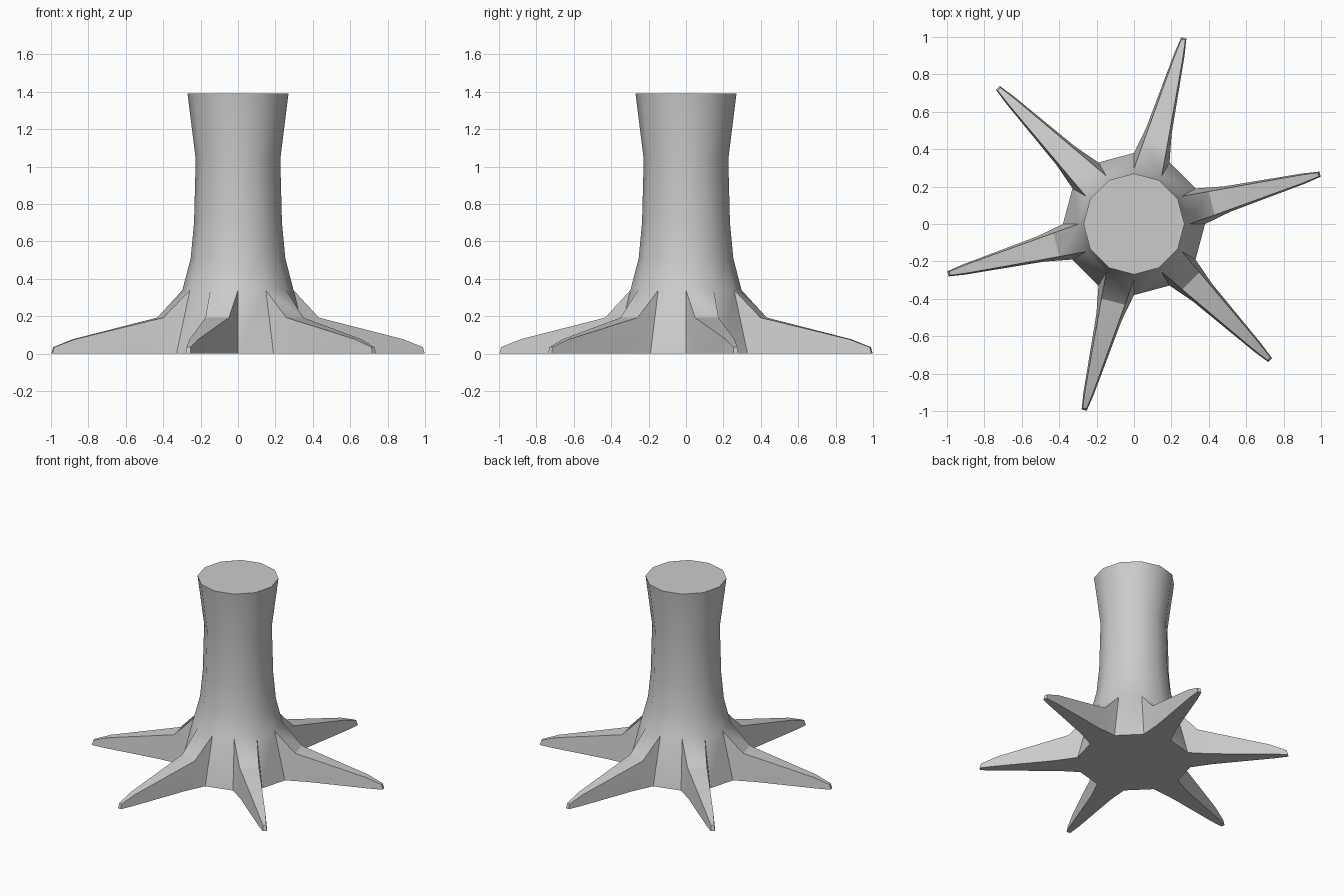
import bpy, bmesh, math
from mathutils import Vector

cube = bpy.data.objects.get("Cube")
if cube:
    bpy.data.objects.remove(cube, do_unlink=True)

SIDES = 12
# Trunk profile: (radius, height)
PROFILE = [(0.38, 0), (0.297, 0.34), (0.253, 0.51), (0.235, 0.7), (0.226, 1.04), (0.27, 1.39)]
# Root sections: bottom reach, bottom half width, top reach, top half width, top height
ROOT = [(0.515, 0.07, 0.43, 0.065, 0.193),
        (0.94, 0.028, 0.91, 0.024, 0.077),
        (1.03, 0.014, 1.02, 0.011, 0.035)]

wood = bpy.data.materials.new("grey wood")
wood.use_nodes = True
grey = (0.6, 0.6, 0.6, 1)
wood.diffuse_color = grey
wood.node_tree.nodes["Principled BSDF"].inputs["Base Color"].default_value = grey

# Trunk: stacked rings with closed ends
bm = bmesh.new()
rings = []
for radius, z in PROFILE:
    angles = [math.tau * i / SIDES for i in range(SIDES)]
    rings.append([bm.verts.new((radius * math.cos(a), radius * math.sin(a), z)) for a in angles])
root_faces = []
for level, (low, high) in enumerate(zip(rings, rings[1:])):
    for i in range(SIDES):
        j = (i + 1) % SIDES
        face = bm.faces.new((low[i], low[j], high[j], high[i]))
        if level == 0 and i % 2 == 0:
            root_faces.append((face, math.tau * (i + 0.5) / SIDES))
bm.faces.new(rings[-1])
bm.faces.new(rings[0][::-1])

# Roots: every second face of the lowest band, extruded outwards and tapered
for face, angle in root_faces:
    out = Vector((math.cos(angle), math.sin(angle), 0))
    side = Vector((-out.y, out.x, 0))
    for low_reach, low_half, top_reach, top_half, height in ROOT:
        face = bmesh.ops.extrude_discrete_faces(bm, faces=[face])["faces"][0]
        for v in face.verts:
            sign = 1 if v.co.dot(side) > 0 else -1
            if v.co.z > 0.01:
                v.co = out * top_reach + side * sign * top_half + Vector((0, 0, height))
            else:
                v.co = out * low_reach + side * sign * low_half

bmesh.ops.recalc_face_normals(bm, faces=bm.faces)
mesh = bpy.data.meshes.new("tree_stump")
bm.to_mesh(mesh)
bm.free()
mesh.materials.append(wood)
stump = bpy.data.objects.new("tree_stump", mesh)
bpy.context.collection.objects.link(stump)

# Rounded trunk shading with crisp root edges
bpy.ops.object.select_all(action="DESELECT")
stump.select_set(True)
bpy.context.view_layer.objects.active = stump
bpy.ops.object.shade_smooth_by_angle(angle=math.radians(31))
